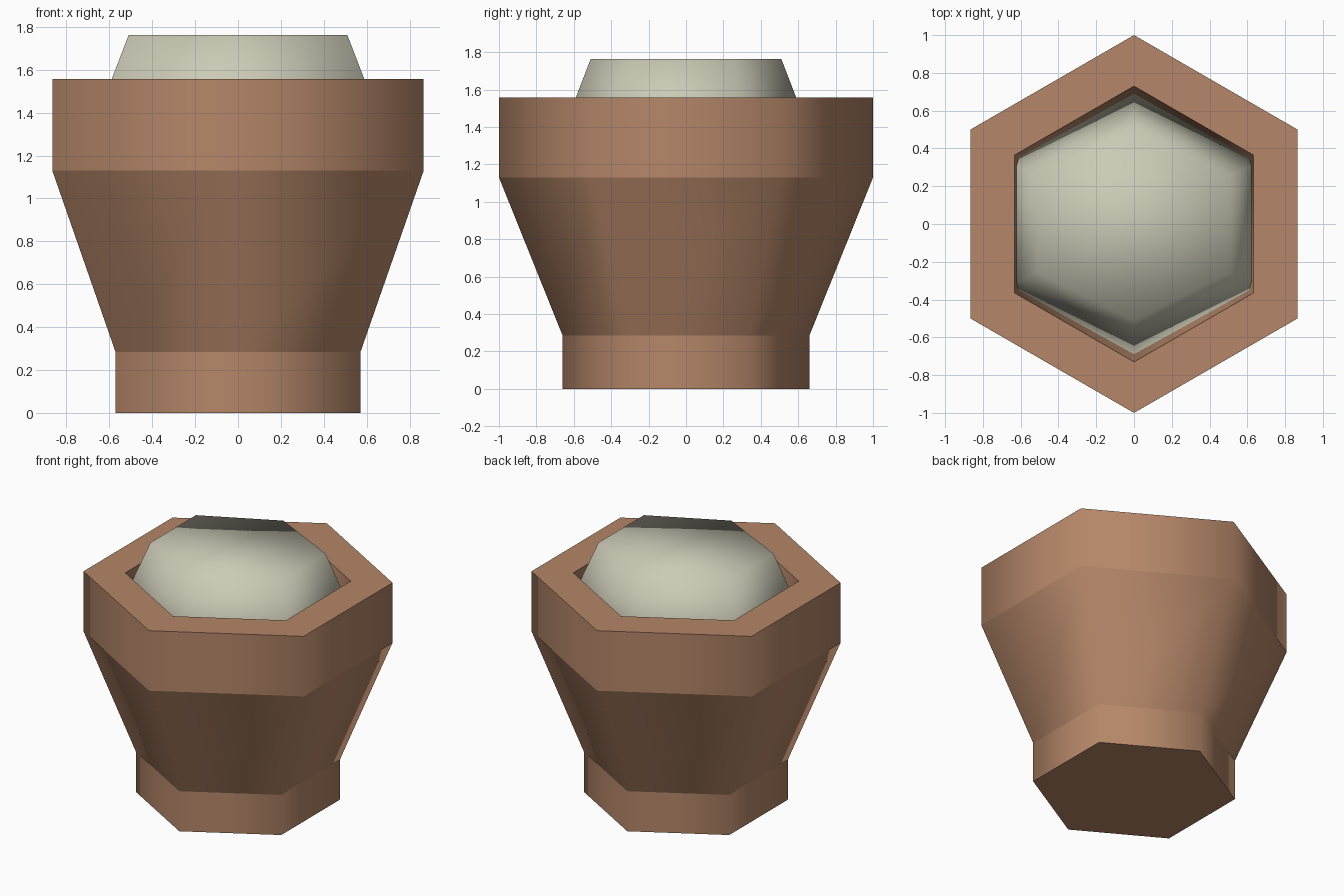
import bpy, bmesh, math

if "Cube" in bpy.data.objects:
    bpy.data.objects.remove(bpy.data.objects["Cube"])


def material(name, rgb):
    m = bpy.data.materials.new(name)
    m.diffuse_color = (*rgb, 1.0)
    m.use_nodes = True
    m.node_tree.nodes["Principled BSDF"].inputs["Base Color"].default_value = m.diffuse_color
    return m


def hex_lathe(name, profile, mat, crisp_rings, x_stretch=1.0):
    """Six-sided turned solid: corners on +y and -y, capped at both profile ends."""
    bm = bmesh.new()
    rings = []
    for r, z in profile:
        angles = [math.radians(90 + 60 * i) for i in range(6)]
        rings.append([bm.verts.new((r * x_stretch * math.cos(a), r * math.sin(a), z))
                      for a in angles])
    for low, high in zip(rings, rings[1:]):
        for i in range(6):
            j = (i + 1) % 6
            bm.faces.new((low[i], low[j], high[j], high[i]))
    bm.faces.new(rings[0][::-1])
    bm.faces.new(rings[-1])
    bmesh.ops.recalc_face_normals(bm, faces=bm.faces)
    # Shading runs round the walls; ring edges stay crisp where asked
    for f in bm.faces:
        f.smooth = True
    if crisp_rings:
        for e in bm.edges:
            a, b = (v.co for v in e.verts)
            if abs(a.z - b.z) < 1e-5:
                e.smooth = False
    mesh = bpy.data.meshes.new(name)
    bm.to_mesh(mesh)
    bm.free()
    mesh.materials.append(mat)
    obj = bpy.data.objects.new(name, mesh)
    bpy.context.collection.objects.link(obj)
    return obj


clay = material("clay brown", (0.46, 0.24, 0.14))
stone = material("pale stone", (0.60, 0.59, 0.47))

# Pot: foot, flared body, thick collar, then the tapering cavity
hex_lathe("pot", [(0.66, 0.0), (0.66, 0.285), (1.0, 1.13), (1.0, 1.557),
                  (0.73, 1.557), (0.665, 1.14)], clay, True)

# Filling: tapered block wedged in the cavity, softly shaded all over
hex_lathe("filling", [(0.73, 1.19), (0.51, 1.763)], stone, False,
          x_stretch=1 / math.cos(math.radians(30)))
